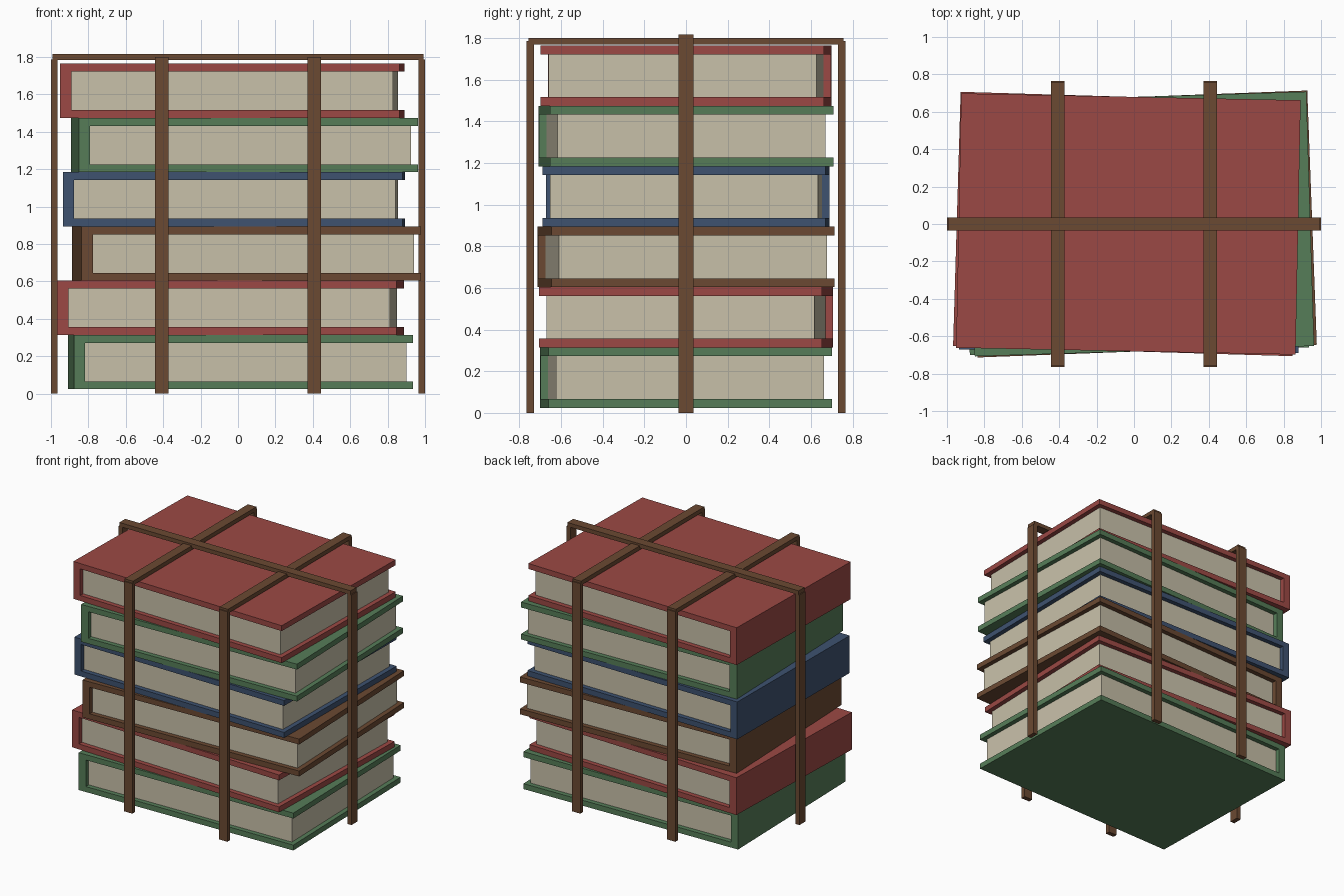
import bpy
import bmesh
from math import radians

cube = bpy.data.objects.get("Cube")
if cube:
    bpy.data.objects.remove(cube, do_unlink=True)


def material(name, rgb):
    mat = bpy.data.materials.new(name)
    mat.use_nodes = True
    mat.diffuse_color = (*rgb, 1)
    mat.node_tree.nodes["Principled BSDF"].inputs["Base Color"].default_value = (*rgb, 1)
    return mat


RED = material("red cloth", (0.33, 0.066, 0.058))
GREEN = material("green cloth", (0.093, 0.205, 0.098))
BLUE = material("blue cloth", (0.048, 0.084, 0.162))
BROWN = material("brown cloth", (0.147, 0.067, 0.032))
PAPER = material("paper", (0.58, 0.53, 0.40))
LEATHER = material("strap leather", (0.147, 0.067, 0.032))


def extrude_profile(name, points, depth, mat):
    """Extrude an x-z outline along y, centred on y = 0."""
    bm = bmesh.new()
    face = bm.faces.new([bm.verts.new((x, -depth / 2, z)) for x, z in points])
    grown = bmesh.ops.extrude_face_region(bm, geom=[face])
    verts = [v for v in grown["geom"] if isinstance(v, bmesh.types.BMVert)]
    bmesh.ops.translate(bm, verts=verts, vec=(0, depth, 0))
    bmesh.ops.recalc_face_normals(bm, faces=bm.faces)
    mesh = bpy.data.meshes.new(name)
    bm.to_mesh(mesh)
    bm.free()
    mesh.materials.append(mat)
    obj = bpy.data.objects.new(name, mesh)
    bpy.context.collection.objects.link(obj)
    return obj


def box(name, x, y, z, mat):
    """Box from (low, high) ranges."""
    outline = [(x[0], z[0]), (x[1], z[0]), (x[1], z[1]), (x[0], z[1])]
    obj = extrude_profile(name, outline, y[1] - y[0], mat)
    obj.location.y = (y[0] + y[1]) / 2
    return obj


# Books: a C-shaped cover with the spine on the right, around a page block
LENGTH, DEPTH, HEIGHT = 1.815, 1.36, 0.29
BOARD, SPINE, INSET = 0.042, 0.06, 0.036


def book(name, z, shift, angle, cloth):
    a, b = -LENGTH / 2, LENGTH / 2
    low, high = BOARD, HEIGHT - BOARD
    outline = [(a, 0), (b, 0), (b, low), (a + SPINE, low),
               (a + SPINE, high), (b, high), (b, HEIGHT), (a, HEIGHT)]
    cover = extrude_profile(name + "_cover", outline, DEPTH, cloth)
    half = DEPTH / 2 - INSET
    pages = box(name + "_pages", (a + SPINE, b - INSET), (-half, half), (low, high), PAPER)
    for obj in (cover, pages):
        obj.location = (shift, 0, z)
        obj.rotation_euler.z = radians(angle)


stack = [
    ("first_book", 0.014, 1.3, GREEN),
    ("second_book", -0.04, -1.7, RED),
    ("third_book", 0.045, 2.15, BROWN),
    ("fourth_book", -0.022, -0.6, BLUE),
    ("fifth_book", 0.035, 1.75, GREEN),
    ("sixth_book", -0.03, -1.15, RED),
]
for i, (name, shift, angle, cloth) in enumerate(stack):
    book(name, 0.024 + i * HEIGHT, shift, angle, cloth)

# Long strap over the top, with legs down both ends
WIDE, THICK = 0.036, 0.035
band = (-WIDE, WIDE)
box("long_strap_top", (-0.993, 0.993), band, (1.785, 1.816), LEATHER)
box("left_strap_leg", (1 - THICK, 1), band, (0, 1.786), LEATHER)
box("right_strap_leg", (-1, THICK - 1), band, (0, 1.786), LEATHER)

# Two cross straps, with legs down the front and back
for side, cx in (("left", 0.408), ("right", -0.408)):
    band = (cx - WIDE, cx + WIDE)
    box(side + "_cross_strap_top", band, (-0.757, 0.757), (1.769, 1.801), LEATHER)
    box(side + "_cross_strap_front", band, (-0.765, THICK - 0.765), (0, 1.785), LEATHER)
    box(side + "_cross_strap_back", band, (0.765 - THICK, 0.765), (0, 1.785), LEATHER)
